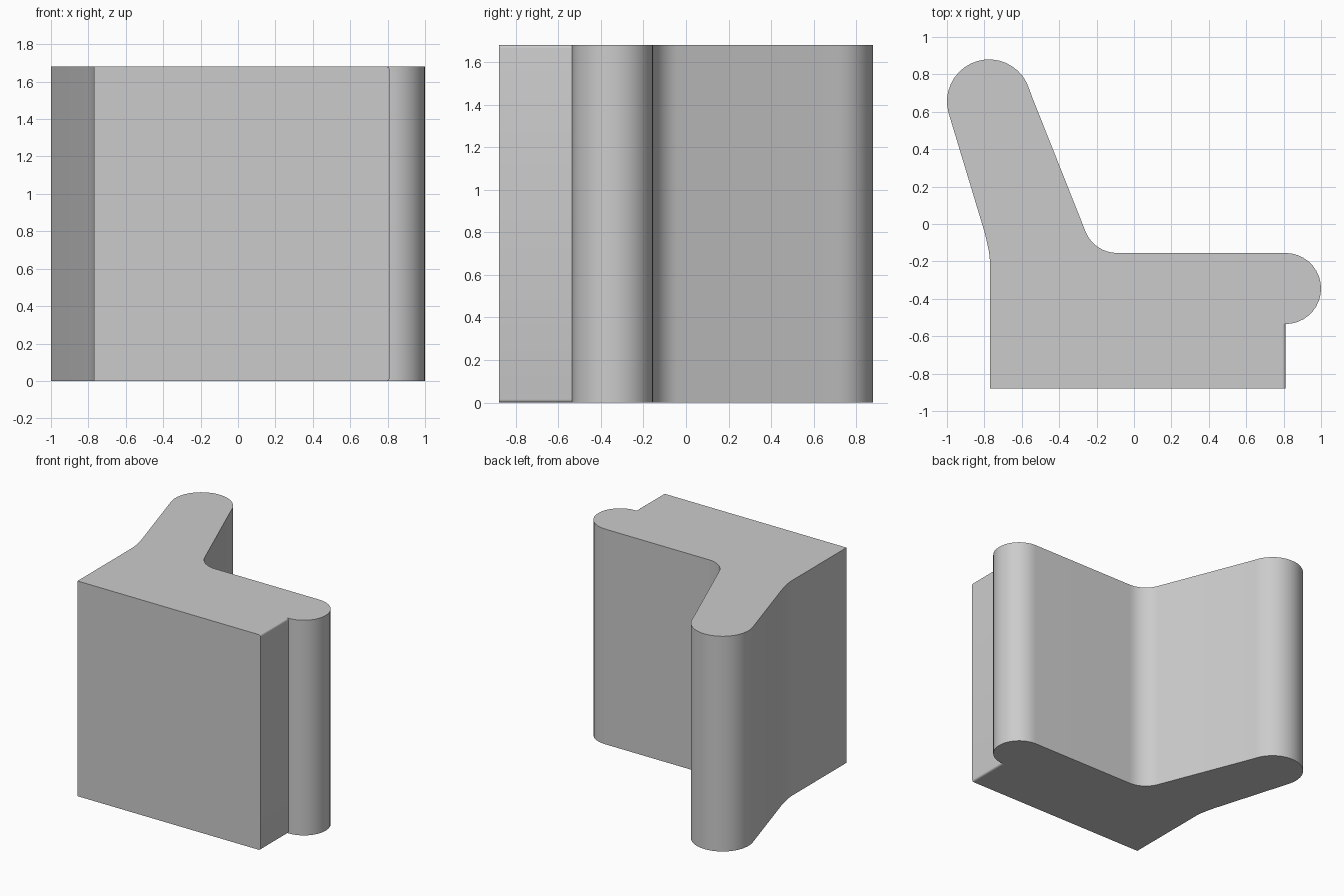
import bpy, bmesh
from math import sin, cos, radians
from mathutils import Vector

if "Cube" in bpy.data.objects:
    bpy.data.objects.remove(bpy.data.objects["Cube"])

HEIGHT = 1.68


def arc(cx, cy, r, start, end, steps):
    angles = [radians(start + (end - start) * i / steps) for i in range(steps + 1)]
    return [(cx + r * cos(a), cy + r * sin(a)) for a in angles]


def extrude_profile(name, points, depth):
    """Extrude a list of 3D points along the depth vector."""
    bm = bmesh.new()
    face = bm.faces.new([bm.verts.new(p) for p in points])
    ext = bmesh.ops.extrude_face_region(bm, geom=[face], use_keep_orig=True)
    moved = [g for g in ext["geom"] if isinstance(g, bmesh.types.BMVert)]
    bmesh.ops.translate(bm, verts=moved, vec=Vector(depth))
    bmesh.ops.recalc_face_normals(bm, faces=bm.faces)
    mesh = bpy.data.meshes.new(name)
    bm.to_mesh(mesh)
    bm.free()
    obj = bpy.data.objects.new(name, mesh)
    bpy.context.collection.objects.link(obj)
    bpy.ops.object.select_all(action='DESELECT')
    obj.select_set(True)
    bpy.context.view_layer.objects.active = obj
    bpy.ops.object.shade_smooth_by_angle(angle=radians(30))
    return obj


# Seat body: base, rounded seat lip, fillet, leaning rounded backrest
profile = [(-0.77, -0.88), (0.795, -0.88), (0.795, -0.535)]
profile += arc(0.81, -0.345, 0.19, -90, 90, 18)
profile += arc(-0.09, 0.027, 0.182, 270, 201.7, 8)
profile += [(-0.545, 0.68)]
profile += arc(-0.775, 0.655, 0.225, 17, 195, 18)
profile += [(-0.80, -0.04), (-0.79, -0.08), (-0.775, -0.15), (-0.77, -0.20)]
extrude_profile("seat_body", [(x, y, 0) for x, y in profile], (0, 0, HEIGHT))

# Thin base panel under the lip, with softened long edges
r = 0.015
panel = [(0.795, 0)] + arc(0.795, r, r, -90, 0, 4)[1:]
panel += arc(0.795, HEIGHT - r, r, 0, 90, 4)[:-1] + [(0.795, HEIGHT)]
extrude_profile("base_panel", [(x, -0.88, z) for x, z in panel], (0, 0.345, 0))
